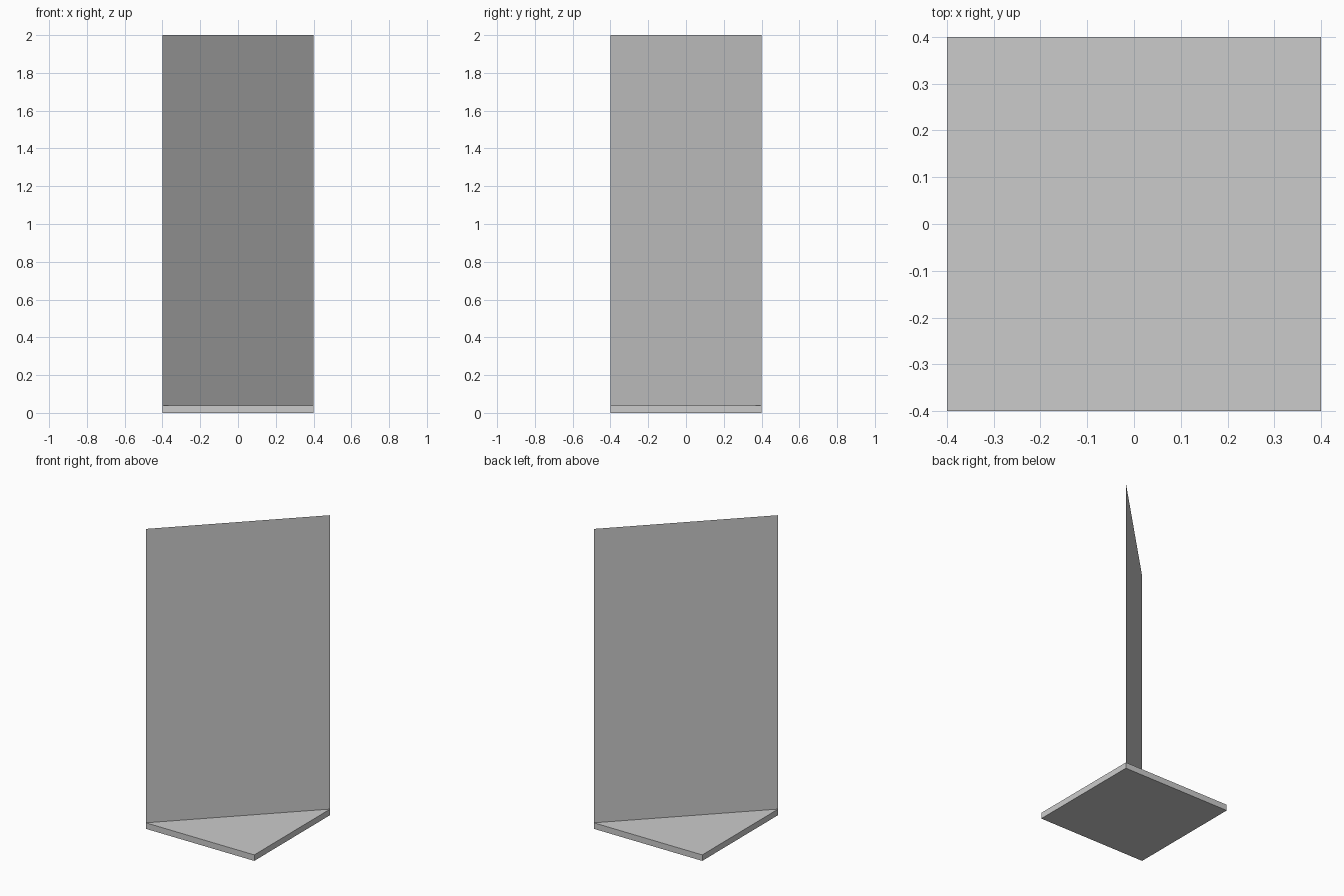
import bpy
import bmesh

if "Cube" in bpy.data.objects:
    bpy.data.objects.remove(bpy.data.objects["Cube"])

HALF, SLAB_H, TOP = 0.4, 0.04, 2.0


def extruded(name, points, height, cap):
    """Extrude a base outline upward; faces for a slab, edges for a sheet."""
    bm = bmesh.new()
    verts = [bm.verts.new((x, y, 0)) for x, y in points]
    if cap:
        bm.faces.new(verts)
        geom = list(bm.verts) + list(bm.edges) + list(bm.faces)
    else:
        bm.edges.new(verts)
        geom = list(bm.edges)
    out = bmesh.ops.extrude_face_region(bm, geom=geom) if cap else \
        bmesh.ops.extrude_edge_only(bm, edges=geom)
    moved = [g for g in out["geom"] if isinstance(g, bmesh.types.BMVert)]
    bmesh.ops.translate(bm, verts=moved, vec=(0, 0, height))
    bmesh.ops.recalc_face_normals(bm, faces=bm.faces)
    mesh = bpy.data.meshes.new(name)
    bm.to_mesh(mesh)
    bm.free()
    obj = bpy.data.objects.new(name, mesh)
    bpy.context.collection.objects.link(obj)
    return obj


# Square base slab
bpy.ops.mesh.primitive_cube_add(size=1, location=(0, 0, SLAB_H / 2))
base = bpy.context.object
base.name = "base_slab"
base.scale = (2 * HALF, 2 * HALF, SLAB_H)

# Thin upright panel along the diagonal of the base
extruded("diagonal_panel", [(-HALF, -HALF), (HALF, HALF)], TOP, cap=False)
